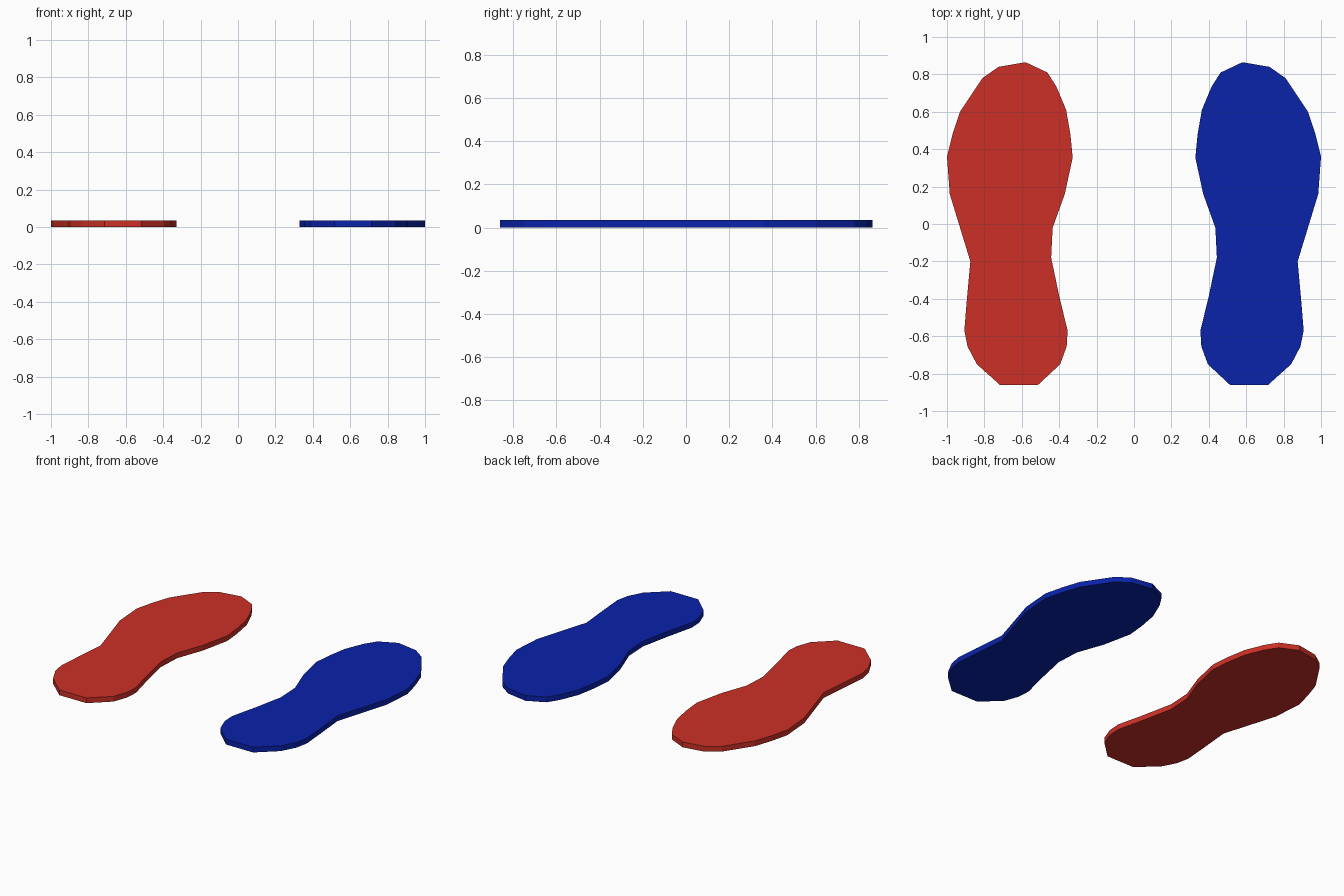
import bpy, bmesh

if "Cube" in bpy.data.objects:
    bpy.data.objects.remove(bpy.data.objects["Cube"])

THICKNESS = 0.035

# Outline of the right sole, clockwise from the toe tip
OUTLINE = [
    (0.58, 0.865), (0.725, 0.84), (0.81, 0.78), (0.93, 0.60), (0.97, 0.48),
    (1.0, 0.36), (0.985, 0.16), (0.875, -0.20), (0.895, -0.42), (0.907, -0.57),
    (0.89, -0.655), (0.84, -0.75), (0.715, -0.862), (0.515, -0.862),
    (0.395, -0.75), (0.36, -0.655), (0.355, -0.57), (0.40, -0.385),
    (0.443, -0.18), (0.435, -0.02), (0.37, 0.16), (0.328, 0.355),
    (0.34, 0.48), (0.363, 0.61), (0.415, 0.735), (0.463, 0.81),
]


def make_sole(name, side, color):
    """Extrude the outline into a flat slab; side = -1 mirrors it."""
    bm = bmesh.new()
    base = bm.faces.new([bm.verts.new((side * x, y, 0)) for x, y in OUTLINE])
    top = bmesh.ops.extrude_face_region(bm, geom=[base], use_keep_orig=True)
    moved = [g for g in top["geom"] if isinstance(g, bmesh.types.BMVert)]
    bmesh.ops.translate(bm, verts=moved, vec=(0, 0, THICKNESS))
    bmesh.ops.recalc_face_normals(bm, faces=bm.faces)
    mesh = bpy.data.meshes.new(name)
    bm.to_mesh(mesh)
    bm.free()
    mat = bpy.data.materials.new(name + "_color")
    mat.diffuse_color = color
    mat.use_nodes = True
    mat.node_tree.nodes["Principled BSDF"].inputs["Base Color"].default_value = mat.diffuse_color
    mesh.materials.append(mat)
    obj = bpy.data.objects.new(name, mesh)
    bpy.context.collection.objects.link(obj)
    return obj


# Red left sole and blue right sole
make_sole("left_sole", -1, (0.60, 0.03, 0.02, 1))
make_sole("right_sole", 1, (0.003, 0.016, 0.40, 1))
